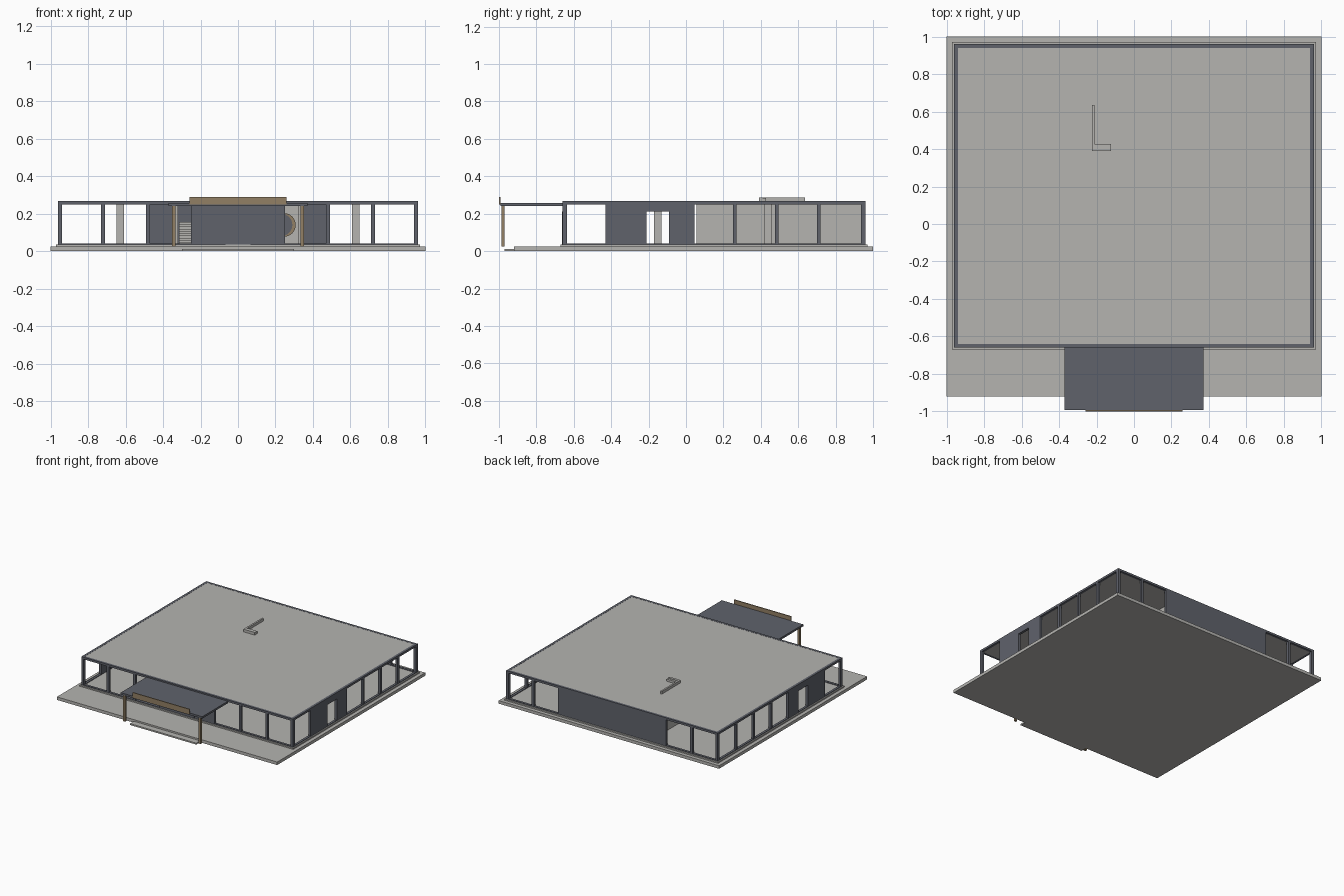
import bpy
import bmesh
import math
from mathutils import Matrix

cube = bpy.data.objects.get("Cube")
if cube:
    bpy.data.objects.remove(cube, do_unlink=True)


def material(name, rgb):
    m = bpy.data.materials.new(name)
    m.use_nodes = True
    m.diffuse_color = (*rgb, 1)
    m.node_tree.nodes["Principled BSDF"].inputs["Base Color"].default_value = (*rgb, 1)
    return m


STONE = material("pale_stone", (0.46, 0.455, 0.435))
SLATE = material("dark_slate", (0.115, 0.123, 0.148))
WOOD = material("warm_wood", (0.29, 0.215, 0.13))


def finish(name, bm, mat):
    mesh = bpy.data.meshes.new(name)
    bm.to_mesh(mesh)
    bm.free()
    mesh.materials.append(mat)
    ob = bpy.data.objects.new(name, mesh)
    bpy.context.collection.objects.link(ob)
    return ob


def boxes(name, mat, spans):
    """One object from boxes, each given as x, y and z spans."""
    bm = bmesh.new()
    for span in spans:
        size = [b - a for a, b in span]
        mid = [(a + b) / 2 for a, b in span]
        bmesh.ops.create_cube(bm, size=1,
                              matrix=Matrix.Translation(mid) @ Matrix.Diagonal((*size, 1)))
    return finish(name, bm, mat)


def around(v, width):
    return (v - width / 2, v + width / 2)


def mirrored(spans):
    return spans + [((-x[1], -x[0]), y, z) for x, y, z in spans]


FLOOR, CEILING, TOP = 0.035, 0.25, 0.267
HALF, FRONT, BACK = 0.96, -0.66, 0.96
FRAME = 0.02
WALL_Z = (FLOOR, CEILING)

# Terrace, entrance step and raised floor
boxes("terrace", STONE, [((-1, 1), (-0.92, 1), (0, 0.025))])
boxes("entrance_step", STONE, [((-0.3, 0.3), (-0.97, -0.92), (0, 0.012))])
boxes("floor", STONE, [((-0.97, 0.97), (-0.67, 0.97), (0.025, FLOOR))])

# A rectangular ring running round the building edge
def ring(name, z):
    side = (HALF - FRAME, HALF)
    boxes(name, SLATE,
          mirrored([(side, (FRONT, BACK), z)])
          + [((-side[0], side[0]), y, z)
             for y in ((FRONT, FRONT + FRAME), (BACK - FRAME, BACK))])


# Roof panel inside its dark fascia, and the sill below the windows
ring("roof_fascia", (CEILING, TOP))
ring("window_sill", (FLOOR, FLOOR + 0.005))
boxes("roof_panel", STONE,
      [((FRAME - HALF, HALF - FRAME), (FRONT + FRAME, BACK - FRAME), (CEILING, TOP - 0.001))])

# Window posts on every side
side_x = (HALF - FRAME, HALF)
front_y, back_y = (FRONT, FRONT + FRAME), (BACK - FRAME, BACK)
posts = [(side_x, around(y, FRAME), WALL_Z) for y in (0.26, 0.485, 0.71)]
posts += [(side_x, y, WALL_Z) for y in ((FRONT, FRONT + 0.025), (BACK - 0.025, BACK))]
posts += [(around(x, FRAME), front_y, WALL_Z) for x in (0.72, 0.48)]
posts += [(around(0.72, FRAME), back_y, WALL_Z)]
boxes("window_posts", SLATE, mirrored(posts))

# Dark outer walls, the side ones with an open doorway
boxes("side_walls", SLATE, mirrored([
    (side_x, (-0.43, -0.21), WALL_Z),
    (side_x, (-0.09, 0.045), WALL_Z),
    (side_x, (-0.21, -0.09), (0.213, CEILING))]))
boxes("back_wall", SLATE, [((-0.49, 0.49), back_y, WALL_Z)])
boxes("entrance_wall", SLATE, [((-0.25, 0.25), front_y, WALL_Z)])
boxes("entrance_door", SLATE, [((-0.067, 0.067), (FRONT - 0.003, FRONT), (FLOOR, 0.213))])

# Inner walls and columns
boxes("inner_walls", STONE,
      mirrored([((0.32, 0.34), (0.055, BACK - FRAME), WALL_Z)])
      + [((0.12, 0.32), (0.67, 0.69), WALL_Z)])
boxes("columns", STONE,
      mirrored([(around(0.627, 0.04), around(y, 0.04), WALL_Z) for y in (-0.15, 0.44)]))

# Inner stair
STEPS = 10
boxes("stair", STONE,
      [((-0.315, -0.25), (0.1 + 0.03 * i, 0.1 + 0.03 * (i + 1)),
        (FLOOR, FLOOR + 0.012 * (i + 1))) for i in range(STEPS)])


# Round wall ornament in two layers
def disc(name, mat, radius, x, y, depth):
    bm = bmesh.new()
    bmesh.ops.create_cone(bm, cap_ends=True, segments=32, radius1=radius, radius2=radius,
                          depth=depth, matrix=Matrix.Translation((x, y, 0.14))
                          @ Matrix.Rotation(math.pi / 2, 4, "X"))
    finish(name, bm, mat)


disc("ornament_rim", WOOD, 0.063, 0.245, 0.663, 0.014)
disc("ornament_face", SLATE, 0.06, 0.23, 0.653, 0.006)

# Entrance canopy with its posts and upright fascia board
boxes("canopy", SLATE, [((-0.37, 0.37), (-0.992, FRONT), (0.24, 0.256))])
boxes("canopy_posts", WOOD,
      mirrored([(around(0.342, 0.018), (-0.987, -0.97), (0.025, 0.24))]))
boxes("canopy_board", WOOD, [((-0.258, 0.258), (-1, -0.992), (0.248, 0.29))])

# Angled duct on the roof
boxes("roof_duct", STONE, [
    ((-0.225, -0.211), (0.39, 0.635), (CEILING, 0.288)),
    ((-0.211, -0.122), (0.39, 0.41), (CEILING, 0.288)),
    ((-0.211, -0.122), (0.41, 0.428), (CEILING, 0.284))])
